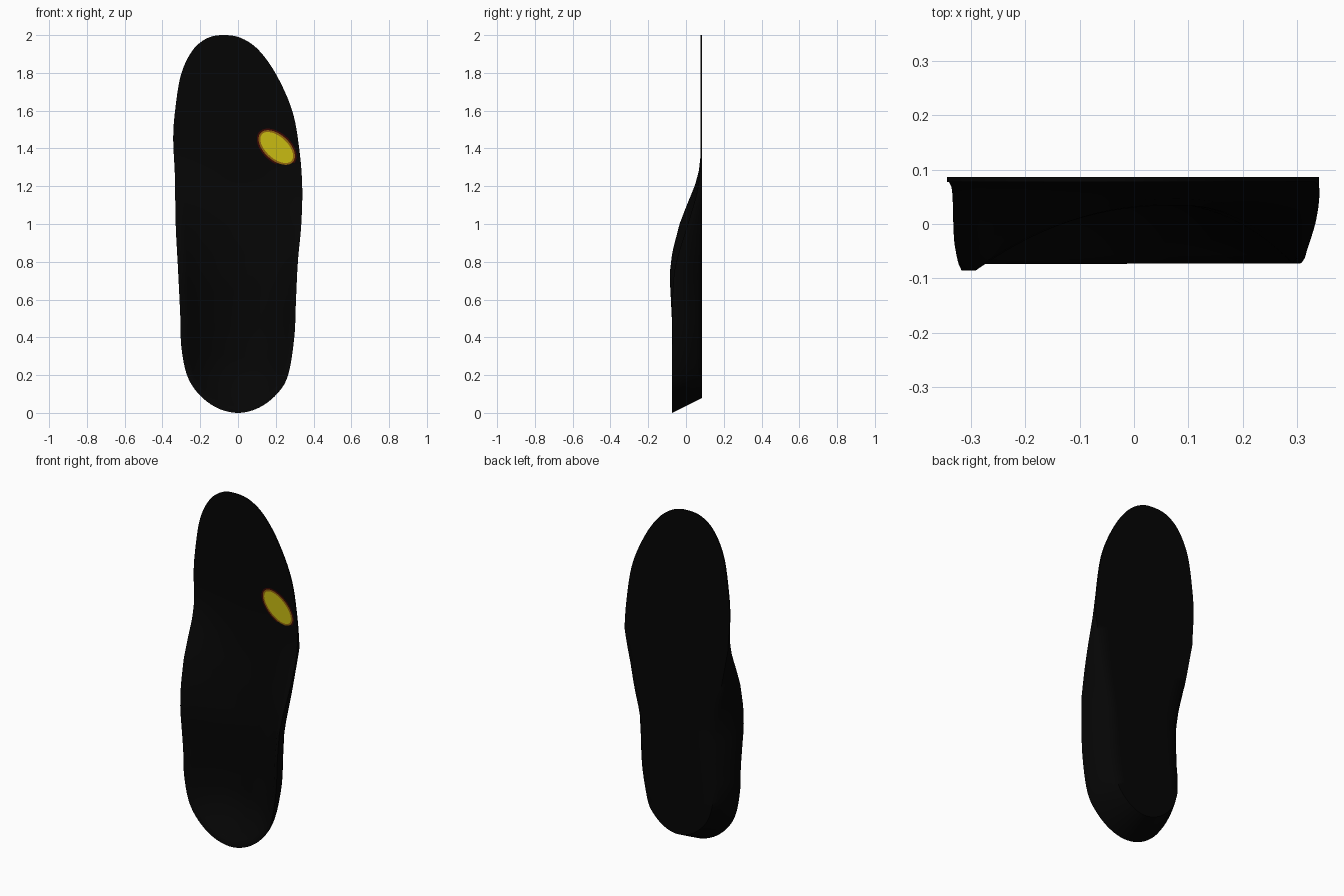
import bpy, bmesh, math
from mathutils import Vector

if "Cube" in bpy.data.objects:
    bpy.data.objects.remove(bpy.data.objects["Cube"])

BACK, TOP = 0.086, 0.077      # flat underside and forefoot surface (y)


def material(name, rgb):
    m = bpy.data.materials.new(name)
    m.diffuse_color = (*rgb, 1)
    m.use_nodes = True
    m.node_tree.nodes["Principled BSDF"].inputs["Base Color"].default_value = m.diffuse_color
    return m


def lerp_table(table, z):
    if z <= table[0][0]:
        return table[0][1]
    for (a, va), (b, vb) in zip(table, table[1:]):
        if z <= b:
            return va + (vb - va) * (z - a) / (b - a)
    return table[-1][1]


def closed_spline(pts, steps):
    out, n = [], len(pts)
    for i in range(n):
        p0, p1, p2, p3 = (Vector(pts[(i + k) % n]) for k in (-1, 0, 1, 2))
        for s in range(steps):
            t = s / steps
            out.append(0.5 * (2 * p1 + (p2 - p0) * t + (2 * p0 - 5 * p1 + 4 * p2 - p3) * t * t
                              + (3 * p1 - p0 - 3 * p2 + p3) * t ** 3))
    return out


# Outline (x, z): heel, up the outer side, toe, down the arch side
outline = [(0, 0), (.11, .027), (.206, .1), (.265, .2), (.298, .4), (.307, .6), (.317, .8),
           (.335, 1.0), (.34, 1.2), (.324, 1.4), (.287, 1.6), (.203, 1.79), (.11, 1.92),
           (.02, 1.983), (-.07, 2.0), (-.16, 1.985), (-.24, 1.92), (-.302, 1.79),
           (-.333, 1.6), (-.343, 1.45), (-.334, 1.25), (-.33, 1.0), (-.317, .75),
           (-.305, .5), (-.3, .35), (-.27, .2), (-.208, .1), (-.112, .027)]
# Rim height per side, bed height, underside inset per side, spine x (all against z)
rim_arch = [(0, -.073), (.5, -.075), (.62, -.081), (.73, -.087), (.85, -.073), (1.0, -.034),
            (1.1, .004), (1.2, .046), (1.28, .068), (1.36, TOP)]
rim_outer = [(0, -.073), (.3, -.073), (.6, -.072), (.75, -.063), (.85, -.038), (1.0, .01),
             (1.15, .055), (1.22, .068), (1.32, TOP)]
bed = [(0, .04), (.4, .042), (.7, .034), (.9, .047), (1.1, .067), (1.22, .074), (1.32, TOP)]
inset_arch = [(0, .08), (.3, .062), (.5, .085), (.72, .108), (.85, .09), (1.0, .045), (1.25, 0)]
inset_outer = [(0, .08), (.7, .08), (.85, .05), (1.0, .035), (1.2, 0)]
spine = [(.3, 0), (.7, .08), (1.0, .07), (1.65, -.04)]


def build_insole(mat):
    rim = closed_spline(outline, 6)
    n = len(rim)
    bm = bmesh.new()
    columns = []
    for i, p in enumerate(rim):
        mid_z = min(max((p.y + rim[-i % n].y) / 2, .3), 1.65)
        hub = Vector((lerp_table(spine, mid_z), mid_z))
        arch = i > n // 2
        edge_y = lerp_table(rim_arch if arch else rim_outer, p.y)
        inset = lerp_table(inset_arch if arch else inset_outer, p.y)
        inward = (hub - p).normalized()
        column = []
        # dished foot bed with a narrow flat lip, from spine to rim
        for k in range(17):
            r = k / 16
            q = hub.lerp(p, r)
            b = lerp_table(bed, q.y)
            column.append((q.x, b + (edge_y - b) * min(1, r / .94) ** 2.2, q.y))
        # outer wall, curving in towards the underside
        power = 1 + min(1, p.y / .4)
        for k in range(1, 7):
            t = k / 6
            q = p + inward * inset * t ** power
            column.append((q.x, edge_y + (BACK - edge_y) * t, q.y))
        # flat underside, back to spine
        base = p + inward * inset
        for k in range(1, 5):
            q = base.lerp(hub, k / 4)
            column.append((q.x, BACK, q.y))
        columns.append([bm.verts.new(c) for c in column])
    for i in range(n):
        a, b = columns[i], columns[(i + 1) % n]
        for k in range(len(a) - 1):
            bm.faces.new((a[k], a[k + 1], b[k + 1], b[k]))
    bmesh.ops.remove_doubles(bm, verts=bm.verts, dist=1e-4)
    bmesh.ops.dissolve_degenerate(bm, edges=bm.edges, dist=1e-5)
    bmesh.ops.recalc_face_normals(bm, faces=bm.faces)
    return finish("insole", bm, mat)


def finish(name, bm, mat):
    me = bpy.data.meshes.new(name)
    bm.to_mesh(me)
    bm.free()
    ob = bpy.data.objects.new(name, me)
    bpy.context.collection.objects.link(ob)
    me.materials.append(mat)
    bpy.ops.object.select_all(action='DESELECT')
    ob.select_set(True)
    bpy.context.view_layer.objects.active = ob
    bpy.ops.object.shade_smooth_by_angle(angle=math.radians(55))
    return ob


def oval_patch(name, a, b, y, mat):
    # thin tilted oval lying on the forefoot
    bm = bmesh.new()
    tilt = math.radians(-42)
    verts = []
    for i in range(48):
        t = 2 * math.pi * i / 48
        u, v = a * math.cos(t), b * math.sin(t)
        verts.append(bm.verts.new((.205 + u * math.cos(tilt) - v * math.sin(tilt), y,
                                   1.405 + u * math.sin(tilt) + v * math.cos(tilt))))
    face = bm.faces.new(verts)
    face.normal_update()
    if face.normal.y > 0:
        face.normal_flip()
    return finish(name, bm, mat)


build_insole(material("black_foam", (.0015, .0015, .0015)))

# Pressure spot: yellow core with dark red and orange fringe
oval_patch("spot_red_fringe", .124, .076, TOP - .0006, material("dark_red", (.04, .002, .001)))
oval_patch("spot_orange_fringe", .115, .067, TOP - .0012, material("orange", (.28, .13, .004)))
oval_patch("spot_yellow_core", .105, .057, TOP - .0018, material("yellow", (.58, .5, .006)))
